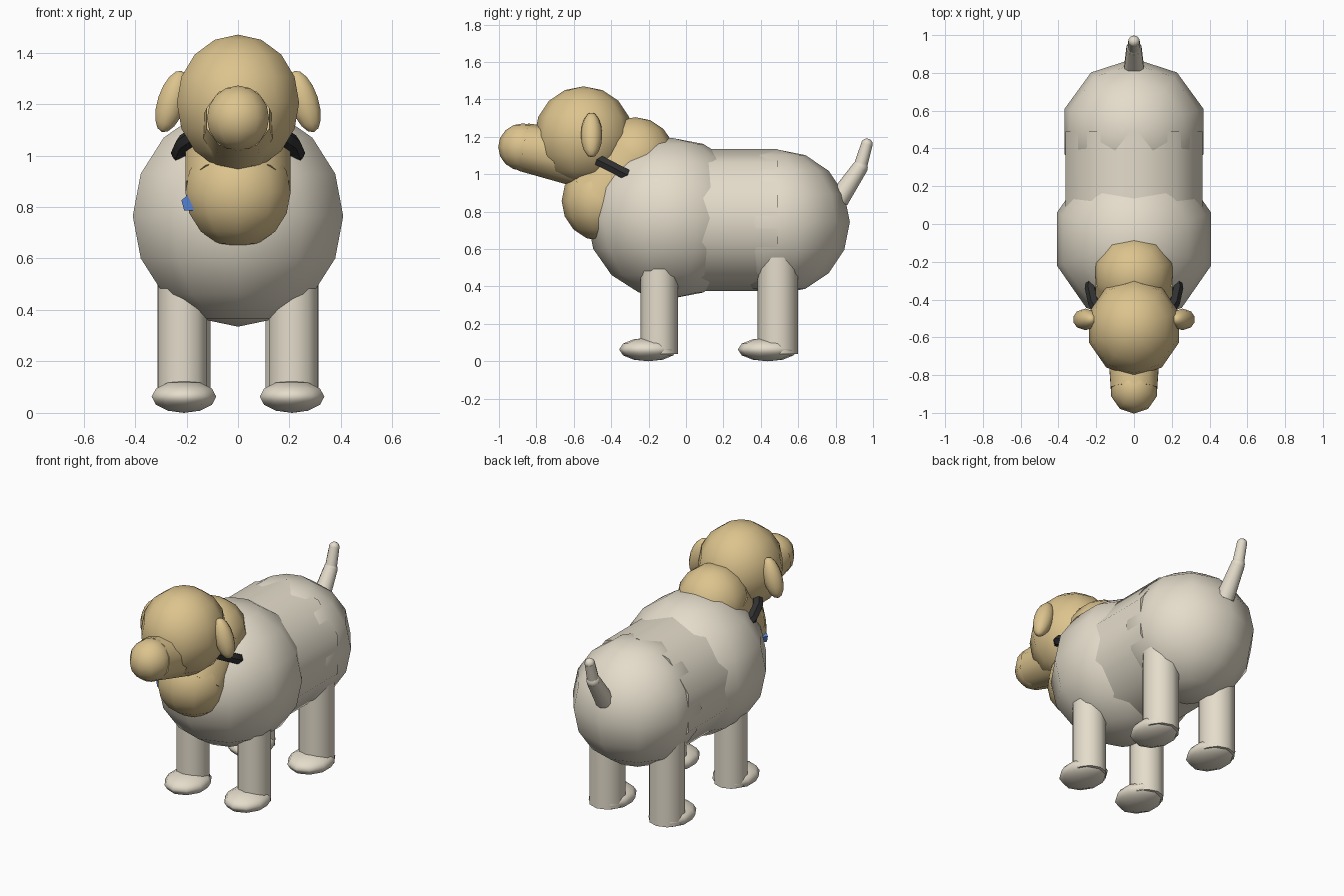
import bpy, math
from mathutils import Vector

if "Cube" in bpy.data.objects:
    bpy.data.objects.remove(bpy.data.objects["Cube"])


def material(name, color):
    m = bpy.data.materials.new(name)
    m.diffuse_color = (*color, 1)
    m.use_nodes = True
    m.node_tree.nodes["Principled BSDF"].inputs["Base Color"].default_value = m.diffuse_color
    return m


CREAM = material("cream_wool", (0.78, 0.72, 0.60))
TAN = material("tan_fur", (0.72, 0.55, 0.27))
BLACK = material("black_strap", (0.03, 0.03, 0.03))
BLUE = material("blue_tag", (0.10, 0.25, 0.70))
SIDES = 10


def finish(name, mat):
    ob = bpy.context.object
    ob.name = name
    ob.data.materials.append(mat)
    bpy.ops.object.shade_smooth_by_angle(angle=math.radians(55))
    return ob


def ball(name, mat, center, radii, rings=8, rot=(0, 0, 0)):
    bpy.ops.mesh.primitive_uv_sphere_add(segments=SIDES, ring_count=rings, radius=1,
                                         location=center, rotation=rot)
    bpy.context.object.scale = radii
    return finish(name, mat)


def rod(name, mat, a, b, r1, r2):
    a, b = Vector(a), Vector(b)
    d = b - a
    vertical = abs(d.normalized().z) > 0.999
    rot = (0, 0, 0) if vertical else d.to_track_quat('Z', 'Y').to_euler()
    bpy.ops.mesh.primitive_cone_add(vertices=SIDES, radius1=r1, radius2=r2, depth=d.length,
                                    location=(a + b) / 2, rotation=rot)
    return finish(name, mat)


# Body: chest, barrel and hips
ball("chest", CREAM, (0, -0.08, 0.765), (0.43, 0.45, 0.43))
rod("barrel", CREAM, (0, -0.08, 0.755), (0, 0.49, 0.755), 0.38, 0.38)
ball("hips", CREAM, (0, 0.49, 0.745), (0.387, 0.386, 0.387))

# Legs and feet, mirrored left and right
for side, s in (("left", 1), ("right", -1)):
    rod(f"front_leg_{side}", CREAM, (0.215 * s, -0.144, 0.04), (0.215 * s, -0.144, 0.65), 0.1, 0.1)
    rod(f"hind_leg_{side}", CREAM, (0.21 * s, 0.49, 0.04), (0.21 * s, 0.49, 0.65), 0.108, 0.108)
    ball(f"front_foot_{side}", CREAM, (0.21 * s, -0.202, 0.063), (0.132, 0.155, 0.063), 6)
    ball(f"hind_foot_{side}", CREAM, (0.21 * s, 0.437, 0.063), (0.132, 0.16, 0.063), 6)
    # Ear, tilted outwards at the bottom
    ball(f"ear_{side}", TAN, (0.257 * s, -0.505, 1.21), (0.058, 0.057, 0.125),
         rot=(0, math.radians(-18) * s, 0))

# Neck: a slanted capsule
upper, lower = (0, -0.272, 1.09), (0, -0.45, 0.857)
rod("neck", TAN, lower, upper, 0.215, 0.215)
ball("neck_scruff", TAN, upper, (0.215,) * 3)
ball("neck_bib", TAN, lower, (0.215,) * 3)

# Head and muzzle
ball("head", TAN, (0, -0.547, 1.205), (0.25, 0.263, 0.265))
rod("muzzle", TAN, (0, -0.58, 1.085), (0, -0.87, 1.145), 0.15, 0.129)
ball("muzzle_tip", TAN, (0, -0.872, 1.145), (0.127, 0.132, 0.127))

# Collar around the neck and its small tag
bpy.ops.mesh.primitive_torus_add(major_segments=16, minor_segments=6, major_radius=0.228,
                                 minor_radius=0.033, location=(0, -0.34, 1.01),
                                 rotation=(math.radians(-27), 0, 0))
finish("collar", BLACK)
bpy.ops.mesh.primitive_cone_add(vertices=5, radius1=0.036, radius2=0.036, depth=0.03,
                                location=(-0.183, -0.515, 0.815), rotation=(math.pi / 2, 0, -0.6))
finish("tag", BLUE)

# Tail: two tapered links with rounded joints
base, joint, tip = (0, 0.815, 0.865), (0, 0.93, 1.035), (0, 0.967, 1.16)
rod("tail_lower", CREAM, base, joint, 0.056, 0.042)
ball("tail_joint", CREAM, joint, (0.042,) * 3)
rod("tail_upper", CREAM, joint, tip, 0.036, 0.031)
ball("tail_tip", CREAM, tip, (0.031,) * 3)
